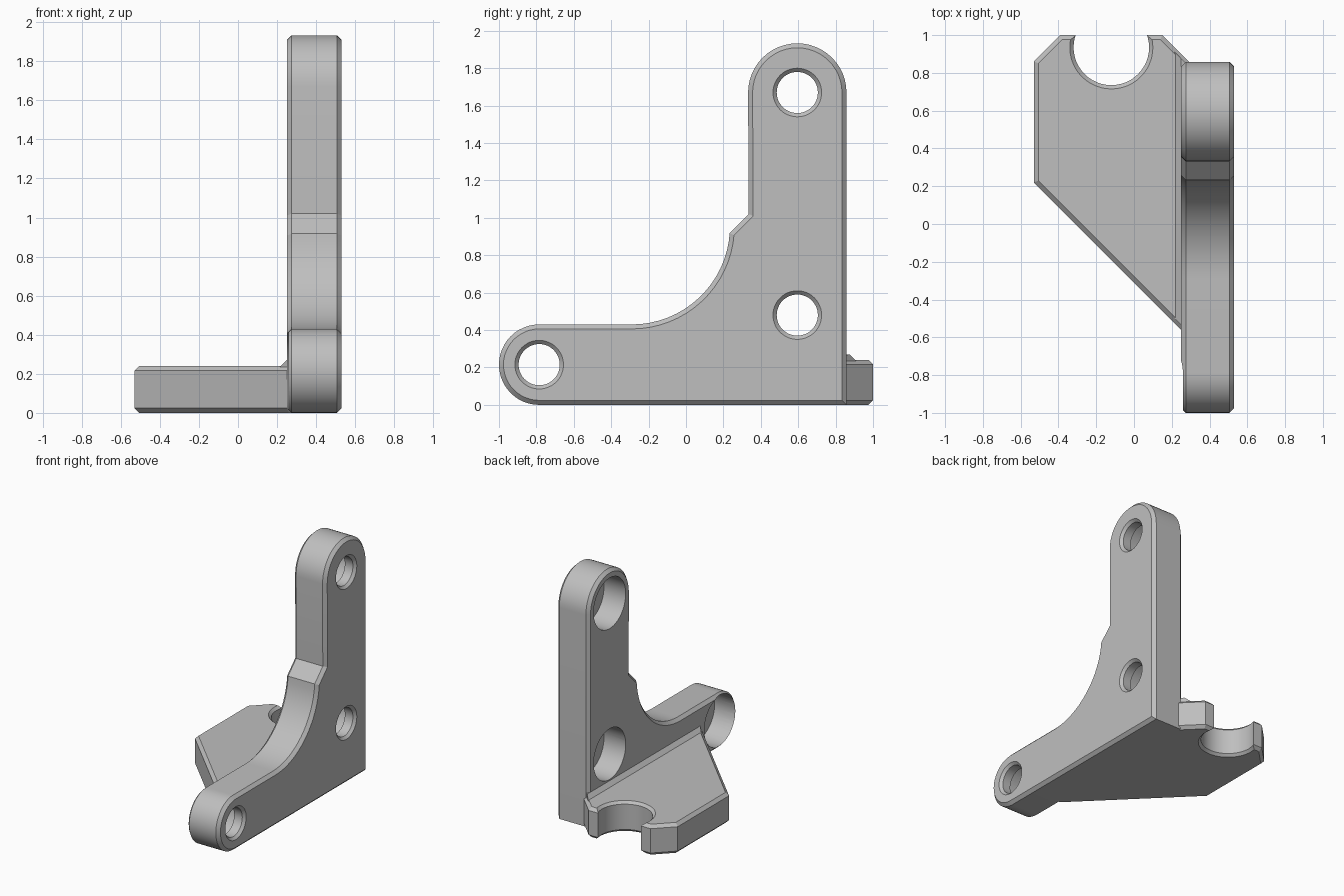
import bpy, bmesh
from math import sin, cos, pi, radians
from mathutils import Vector

cube = bpy.data.objects.get("Cube")
if cube:
    bpy.data.objects.remove(cube, do_unlink=True)

GREY = (0.52, 0.52, 0.52, 1)
mat = bpy.data.materials.new("plain grey")
mat.use_nodes = True
mat.diffuse_color = GREY
mat.node_tree.nodes["Principled BSDF"].inputs["Base Color"].default_value = GREY


def finish(bm, name):
    bmesh.ops.recalc_face_normals(bm, faces=bm.faces)
    mesh = bpy.data.meshes.new(name)
    bm.to_mesh(mesh)
    bm.free()
    mesh.materials.append(mat)
    ob = bpy.data.objects.new(name, mesh)
    bpy.context.collection.objects.link(ob)
    return ob


def slab(name, outline, place, depth, chamfer):
    """Extrude an outline by the depth vector and chamfer both rims."""
    bm = bmesh.new()
    cap = bm.faces.new([bm.verts.new(place(*p)) for p in outline])
    ext = bmesh.ops.extrude_face_region(bm, geom=[cap], use_keep_orig=True)["geom"]
    bmesh.ops.translate(bm, vec=depth,
                        verts=[v for v in ext if isinstance(v, bmesh.types.BMVert)])
    bmesh.ops.recalc_face_normals(bm, faces=bm.faces)
    axis = Vector(depth)
    rims = [e for e in bm.edges
            if abs((e.verts[0].co - e.verts[1].co).dot(axis)) < 1e-6]
    bmesh.ops.bevel(bm, geom=rims, offset=chamfer, offset_type='OFFSET',
                    segments=1, profile=0.5, affect='EDGES')
    return finish(bm, name)


def lathe(name, rings, place, sides=48):
    """Closed round solid from (position, radius) rings."""
    bm = bmesh.new()
    loops = [[bm.verts.new(place(t, r * cos(2 * pi * i / sides), r * sin(2 * pi * i / sides)))
              for i in range(sides)] for t, r in rings]
    for a, b in zip(loops, loops[1:]):
        for i in range(sides):
            j = (i + 1) % sides
            bm.faces.new((a[i], a[j], b[j], b[i]))
    bm.faces.new(loops[0])
    bm.faces.new(loops[-1])
    return finish(bm, name)


def cut(ob, cutters):
    for c in cutters:
        c.hide_render = True
        m = ob.modifiers.new("cut", 'BOOLEAN')
        m.operation, m.solver, m.object = 'DIFFERENCE', 'EXACT', c
    deps = bpy.context.evaluated_depsgraph_get()
    mesh = bpy.data.meshes.new_from_object(ob.evaluated_get(deps))
    ob.modifiers.clear()
    ob.data = mesh
    for c in cutters:
        bpy.data.objects.remove(c, do_unlink=True)


def smooth(ob):
    bpy.ops.object.select_all(action='DESELECT')
    ob.select_set(True)
    bpy.context.view_layer.objects.active = ob
    bpy.ops.object.shade_smooth_by_angle(angle=radians(25))


def arc(cx, cy, r, start, end, n):
    return [(cx + r * cos(radians(start + (end - start) * i / n)),
             cy + r * sin(radians(start + (end - start) * i / n))) for i in range(n + 1)]


# Upright L-shaped plate with rounded ends and a curved inner corner
side = (arc(-0.785, 0.215, 0.215, 270, 90, 24)
        + arc(-0.29, 0.955, 0.525, -90, -4, 16)
        + [(0.335, 1.02)]
        + arc(0.595, 1.67, 0.263, 180, 0, 24)
        + [(0.858, 0)])
upright = slab("upright_plate", side, lambda y, z: (0.25, y, z), (0.28, 0, 0), 0.024)

# Screw holes, counterbored from the inner side
holes = [(-0.785, 0.215), (0.595, 0.48), (0.595, 1.67)]
bore = [(0.23, 0.2), (0.44, 0.2), (0.44, 0.11), (0.51, 0.11), (0.55, 0.15)]
cut(upright, [lathe("hole_cutter", bore, lambda t, u, v, h=h: (t, h[0] + u, h[1] + v))
              for h in holes])

# Flat base plate with a round notch at the back
plan = [(-0.53, 0.22), (0.25, -0.56), (0.34, -0.56), (0.34, 0.81),
        (0.15, 1), (-0.39, 1), (-0.53, 0.86)]
base = slab("base_plate", plan, lambda x, y: (x, y, 0), (0, 0, 0.24), 0.024)
notch = [(-0.02, 0.24), (0.02, 0.2), (0.22, 0.2), (0.26, 0.24)]
cut(base, [lathe("notch_cutter", notch, lambda t, u, v: (-0.12 + u, 0.935 + v, t))])

# Sloped fillet joining base and upright, ends skewed to follow the base
bm = bmesh.new()
section = [(0.21, 0.23), (0.27, 0.23), (0.27, 0.265), (0.25, 0.27)]
front = [bm.verts.new((x, -0.285 - x, z)) for x, z in section]
back = [bm.verts.new((x, 1.125 - x, z)) for x, z in section]
bm.faces.new(front)
bm.faces.new(back)
for i in range(4):
    j = (i + 1) % 4
    bm.faces.new((front[i], front[j], back[j], back[i]))
finish(bm, "joint_fillet")

for ob in (upright, base):
    smooth(ob)
